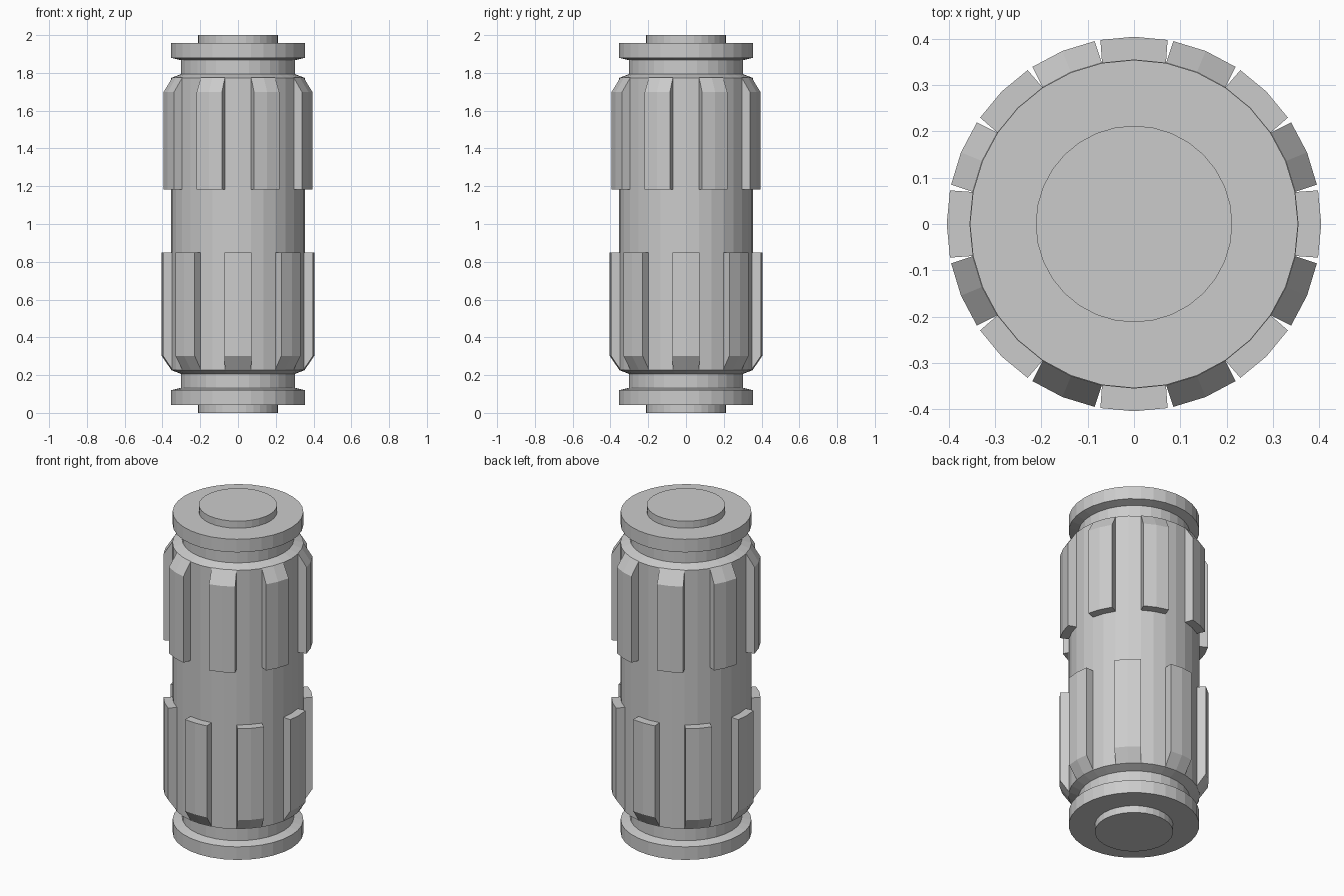
import bpy
import bmesh
from math import sin, cos, tau

if "Cube" in bpy.data.objects:
    bpy.data.objects.remove(bpy.data.objects["Cube"])

SEGMENTS = 32
STEP = tau / SEGMENTS


def make_object(name, bm):
    bmesh.ops.recalc_face_normals(bm, faces=bm.faces)
    mesh = bpy.data.meshes.new(name)
    bm.to_mesh(mesh)
    bm.free()
    obj = bpy.data.objects.new(name, mesh)
    bpy.context.collection.objects.link(obj)


def lathe(name, profile):
    """Turn (radius, z) points around z and cap both ends."""
    bm = bmesh.new()
    rings = [[bm.verts.new((r * cos(i * STEP), r * sin(i * STEP), z))
              for i in range(SEGMENTS)] for r, z in profile]
    for a, b in zip(rings, rings[1:]):
        for i in range(SEGMENTS):
            j = (i + 1) % SEGMENTS
            bm.faces.new((a[i], a[j], b[j], b[i]))
    bm.faces.new(rings[0])
    bm.faces.new(rings[-1])
    make_object(name, bm)


def ribs(name, offset, z_flat, z_bevel, z_tip):
    """Eight raised ribs, each two facets wide, sloping to the body at z_tip."""
    # cross-sections as (outward, sideways), from one side to the other
    inner = [(0.348, -0.069), (0.355, 0), (0.348, 0.069)]
    outer = [(0.397, -0.0725), (0.404, 0), (0.397, 0.0725)]
    bm = bmesh.new()
    for k in range(8):
        a = offset + k * tau / 8

        def row(section, z):
            return [bm.verts.new((u * cos(a) - v * sin(a), u * sin(a) + v * cos(a), z))
                    for u, v in section]

        rows = [row(inner, z_flat), row(outer, z_flat), row(outer, z_bevel), row(inner, z_tip)]
        for lo, hi in zip(rows, rows[1:] + rows[:1]):
            for i in range(2):
                bm.faces.new((lo[i], lo[i + 1], hi[i + 1], hi[i]))
        for i in (0, 2):
            bm.faces.new([r[i] for r in rows])
    make_object(name, bm)


# Stepped core with end bosses, flanges and grooves, mirrored about mid height
half = [(0.212, 0), (0.212, 0.042), (0.354, 0.042), (0.354, 0.12),
        (0.303, 0.133), (0.303, 0.207), (0.355, 0.227)]
lathe("core_body", half + [(r, 2 - z) for r, z in reversed(half)])

# Two staggered rings of ribs
ribs("lower_ribs", 0, 0.849, 0.302, 0.23)
ribs("upper_ribs", tau / 16, 1.183, 1.698, 1.775)
